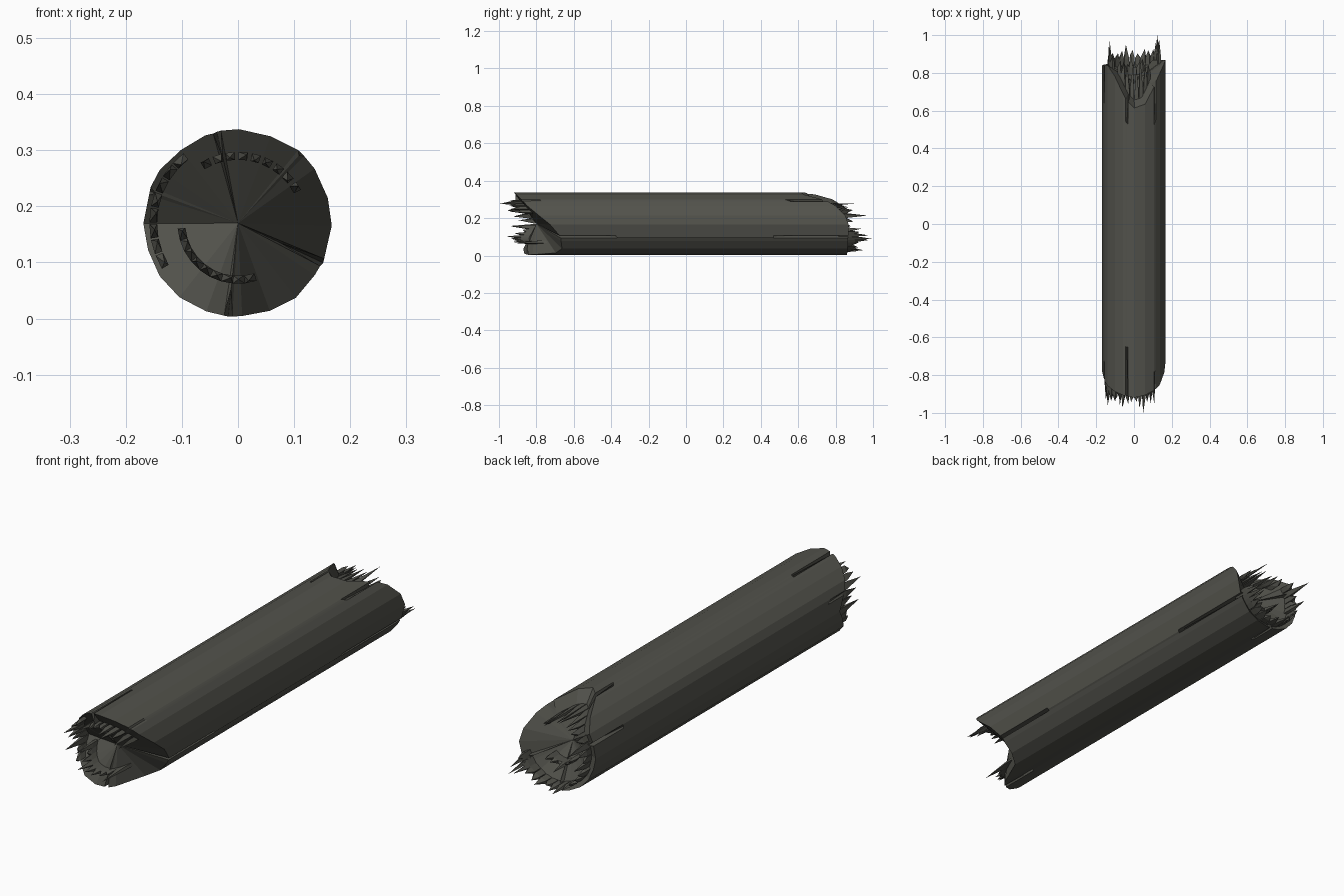
import bpy, bmesh, math, random

if "Cube" in bpy.data.objects:
    bpy.data.objects.remove(bpy.data.objects["Cube"])

random.seed(4)
R, ZC = 0.167, 0.17

bark = bpy.data.materials.new("charred_wood")
bark.diffuse_color = (0.083, 0.083, 0.070, 1)
bark.use_nodes = True
bark.node_tree.nodes["Principled BSDF"].inputs["Base Color"].default_value = bark.diffuse_color

# Broken rim of each end: (angle in degrees from +x, y)
FRONT = [(0, -.73), (30, -.84), (60, -.90), (90, -.92), (120, -.90), (150, -.85), (180, -.78),
         (210, -.84), (240, -.88), (270, -.84), (295, -.66), (335, -.67), (360, -.73)]
BACK = [(0, .87), (25, .84), (45, .76), (65, .64), (88, .61), (105, .66), (125, .77), (142, .84),
        (180, .84), (270, .86), (360, .87)]
APEX = {-1: -.80, 1: .75}


def rim(table, a):
    a %= 360
    for (a0, y0), (a1, y1) in zip(table, table[1:]):
        if a0 <= a <= a1:
            return y0 + (y1 - y0) * (a - a0) / (a1 - a0)


def polar(a, r, y):
    t = math.radians(a)
    return (r * math.cos(t), y, ZC + r * math.sin(t))


def finish(name, bm):
    bmesh.ops.recalc_face_normals(bm, faces=bm.faces)
    me = bpy.data.meshes.new(name)
    bm.to_mesh(me)
    bm.free()
    me.materials.append(bark)
    bpy.context.collection.objects.link(bpy.data.objects.new(name, me))


# Log trunk: columns around the axis, with cracks as narrow notches
# crack: angle, front depth, front length, back depth, back length
CRACKS = [(103, .045, .26, .03, .12), (335, .08, .30, .06, .40),
          (264, .05, .18, .03, .12), (48, .006, .1, .04, .2), (160, .01, .1, .04, .2)]
cols = []
for i in range(20):
    a = i * 18 + random.uniform(-3, 3)
    if all(abs((a - c[0] + 180) % 360 - 180) > 6 for c in CRACKS):
        cols.append((a % 360, 0, .2, 0, .2))
for a, df, lf, db, lb in CRACKS:
    cols += [(a - 2.5, 0, lf, 0, lb), (a, df, lf, db, lb), (a + 2.5, 0, lf, 0, lb)]
cols.sort()

bm = bmesh.new()
grid = []
for a, df, lf, db, lb in cols:
    r = R + random.uniform(-.002, .002)
    yf, yb = rim(FRONT, a), rim(BACK, a)
    grid.append([bm.verts.new(polar(a, rr, y)) for rr, y in
                 ((r - df, yf), (r, yf + lf), (r, yb - lb), (r - db, yb))])
tip_f = bm.verts.new((0, APEX[-1], ZC))
tip_b = bm.verts.new((0, APEX[1], ZC))
for p, q in zip(grid, grid[1:] + grid[:1]):
    for k in range(3):
        bm.faces.new((p[k], p[k + 1], q[k + 1], q[k]))
    bm.faces.new((p[0], q[0], tip_f))
    bm.faces.new((p[3], q[3], tip_b))
finish("log_trunk", bm)


# Jagged splinter rows standing on the broken ends
def splinters(name, side, a0, a1, n, r, lo, hi, gap=0.0, thick=.014):
    bm = bmesh.new()
    table = FRONT if side < 0 else BACK
    step = (a1 - a0) / n
    big = n // 3
    for i in range(n):
        s, e = a0 + i * step, a0 + (i + 1 - gap) * step
        m = (s + e) / 2 + random.uniform(-.3, .3) * step
        cap = lambda a: APEX[side] + (rim(table, a) - APEX[side]) * r / R
        corners = [(s, r), (e, r), (e, r - thick), (s, r - thick)]
        base = [bm.verts.new(polar(a, q, cap(a) - side * .04)) for a, q in corners]
        mid = [bm.verts.new(polar(a, q, cap(a) + side * .03)) for a, q in corners]
        y = hi if i == big else random.uniform(lo, hi - .02)
        y = max(y, abs(cap(m)) + .04) if i != big else y
        top = bm.verts.new(polar(m, r - thick / 2 + random.uniform(-.006, .006), side * y))
        for k in range(4):
            j = (k + 1) % 4
            bm.faces.new((base[k], base[j], mid[j], mid[k]))
            bm.faces.new((mid[k], mid[j], top))
        bm.faces.new(base)
    finish(name, bm)


splinters("front_upper_splinters", -1, 28, 125, 9, .127, .93, 1.0, .3)
splinters("front_left_splinters", -1, 128, 212, 8, .158, .86, .96, .1)
splinters("front_inner_splinters", -1, 185, 288, 9, .108, .87, .96)
splinters("back_lower_splinters", 1, 200, 345, 12, .150, .90, .95, .1)
splinters("back_right_splinters", 1, 318, 340, 3, .152, .93, 1.0)
splinters("back_left_splinters", 1, 145, 200, 5, .140, .88, .97, .1)
splinters("back_upper_splinters", 1, 40, 140, 8, .115, .80, .90, .1)
splinters("back_inner_splinters", 1, 210, 320, 6, .075, .83, .91)
